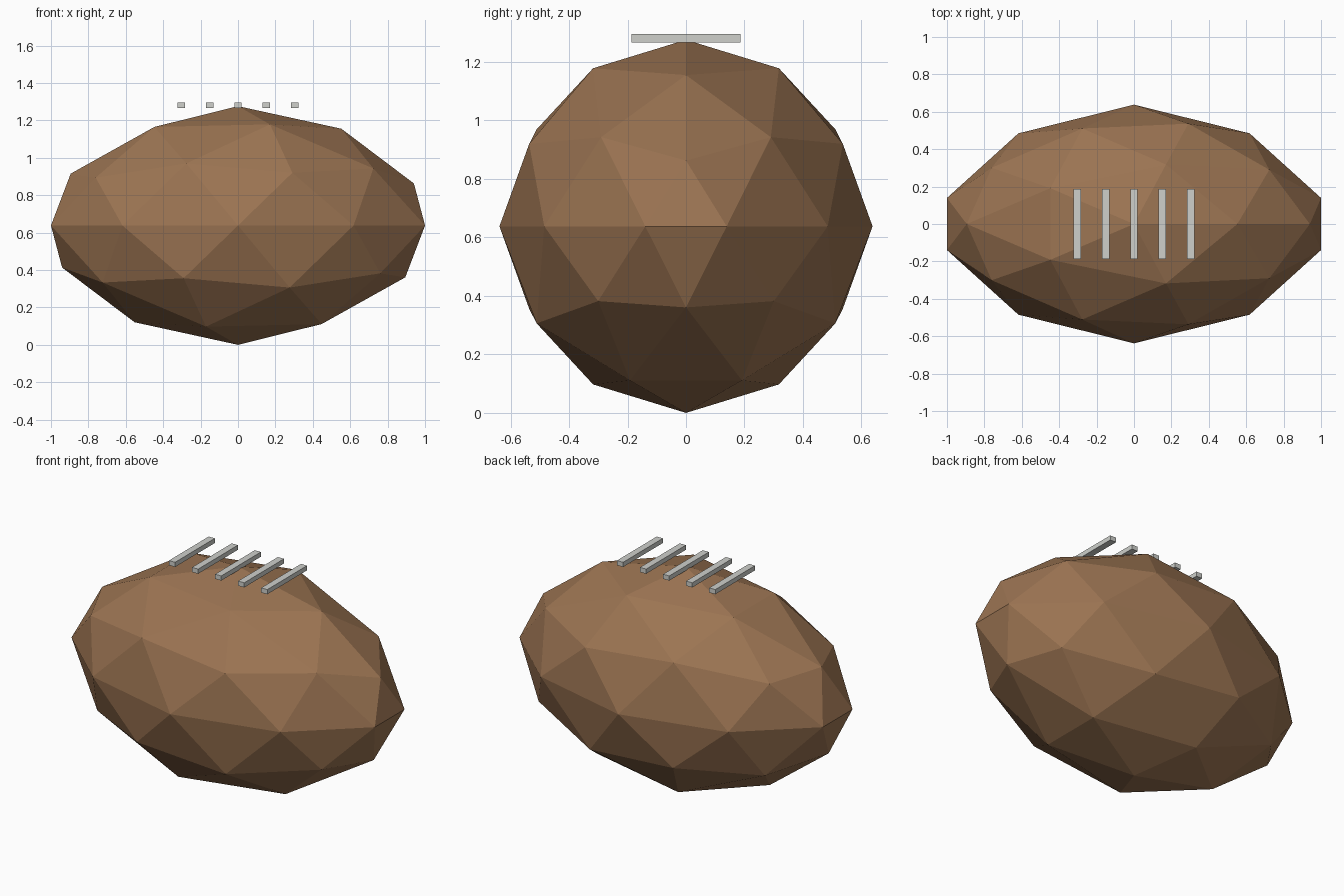
import bpy

if "Cube" in bpy.data.objects:
    bpy.data.objects.remove(bpy.data.objects["Cube"])


def make_material(name, rgb):
    mat = bpy.data.materials.new(name)
    mat.use_nodes = True
    mat.diffuse_color = (*rgb, 1)
    mat.node_tree.nodes["Principled BSDF"].inputs["Base Color"].default_value = (*rgb, 1)
    return mat


brown = make_material("leather brown", (0.33, 0.175, 0.085))
pale = make_material("lace pale grey", (0.62, 0.63, 0.60))

RADIUS = 0.638

# Ball body: faceted sphere, stretched lengthwise and pinched towards both ends
bpy.ops.mesh.primitive_ico_sphere_add(subdivisions=2, radius=1, location=(0, 0, RADIUS))
body = bpy.context.object
body.name = "ball_body"
length = max(v.co.x for v in body.data.vertices)
for v in body.data.vertices:
    pinch = max(1 - v.co.x ** 2, 0) ** 0.148
    v.co.x /= length
    v.co.y *= RADIUS * pinch
    v.co.z *= RADIUS * pinch
body.data.materials.append(brown)
for poly in body.data.polygons:
    poly.use_smooth = False

# Laces: a row of straight bars across the top
for i in range(5):
    bpy.ops.mesh.primitive_cube_add(size=1, location=((i - 2) * 0.152, 0, 1.281))
    lace = bpy.context.object
    lace.name = f"lace_{i + 1}"
    for v in lace.data.vertices:
        v.co.x *= 0.04
        v.co.y *= 0.374
        v.co.z *= 0.028
    lace.data.materials.append(pale)
